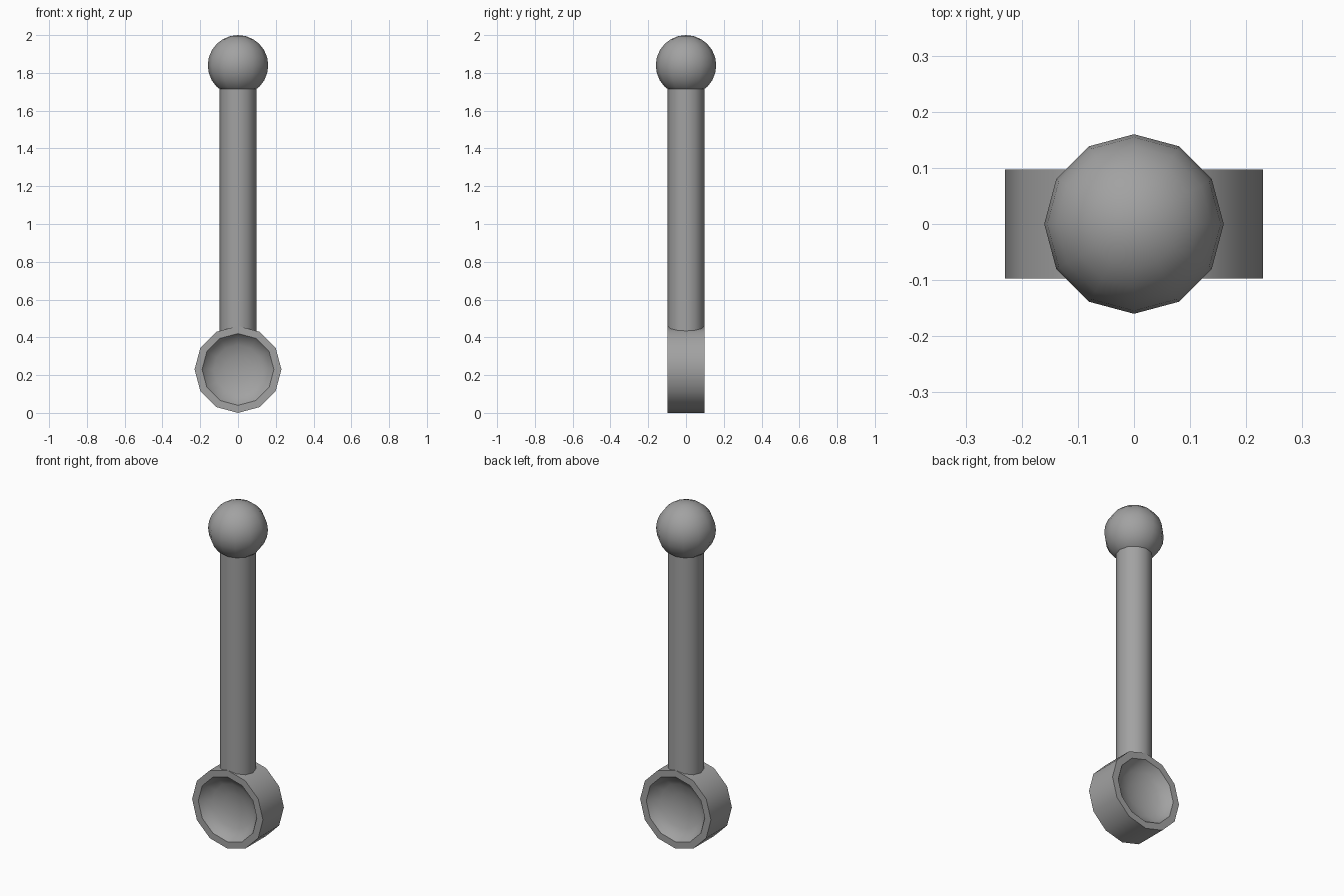
import bpy
import math

cube = bpy.data.objects.get("Cube")
if cube:
    bpy.data.objects.remove(cube, do_unlink=True)

SIDES = 12
HALF = 0.097   # half thickness of the hub, also the rod radius

grey = bpy.data.materials.new("mid_grey")
grey.use_nodes = True
colour = (0.36, 0.36, 0.36, 1)
grey.diffuse_color = colour
grey.node_tree.nodes["Principled BSDF"].inputs["Base Color"].default_value = colour


def lathe(name, profile, z, rotation=(0, 0, 0)):
    """Spin (radius, height) points about the local z axis."""
    verts, rings = [], []
    for r, h in profile:
        count = SIDES if r > 0 else 1
        ring = []
        for i in range(count):
            a = math.tau * i / SIDES
            ring.append(len(verts))
            verts.append((r * math.cos(a), r * math.sin(a), h))
        rings.append(ring)
    faces = []
    for low, high in zip(rings, rings[1:]):
        for i in range(SIDES):
            j = (i + 1) % SIDES
            quad = [low[i % len(low)], low[j % len(low)],
                    high[j % len(high)], high[i % len(high)]]
            faces.append(list(dict.fromkeys(quad)))
    mesh = bpy.data.meshes.new(name)
    mesh.from_pydata(verts, [], faces)
    mesh.materials.append(grey)
    obj = bpy.data.objects.new(name, mesh)
    obj.location.z = z
    obj.rotation_euler = rotation
    bpy.context.collection.objects.link(obj)
    bpy.ops.object.select_all(action="DESELECT")
    obj.select_set(True)
    bpy.context.view_layer.objects.active = obj
    bpy.ops.object.shade_smooth_by_angle(angle=math.radians(35))
    return obj


# Hub: short drum lying along y, with a shallow dish in both faces
dish = [(0, 0.025), (0.07, 0.031), (0.13, 0.047), (0.17, 0.07), (0.19, HALF)]
rim = [(0.23, HALF)]
upper = dish + rim
lower = [(r, -h) for r, h in upper]
lathe("hub", lower + upper[::-1], 0.23, (math.pi / 2, 0, 0))

# Rod: runs from inside the hub wall up into the ball
lathe("rod", [(HALF, 0.43), (HALF, 1.74)], 0)

# Ball knob
ball = [(0.16 * math.sin(math.pi * k / SIDES), -0.16 * math.cos(math.pi * k / SIDES))
        for k in range(1, SIDES)]
lathe("ball", [(0, -0.16)] + ball + [(0, 0.16)], 1.84)
